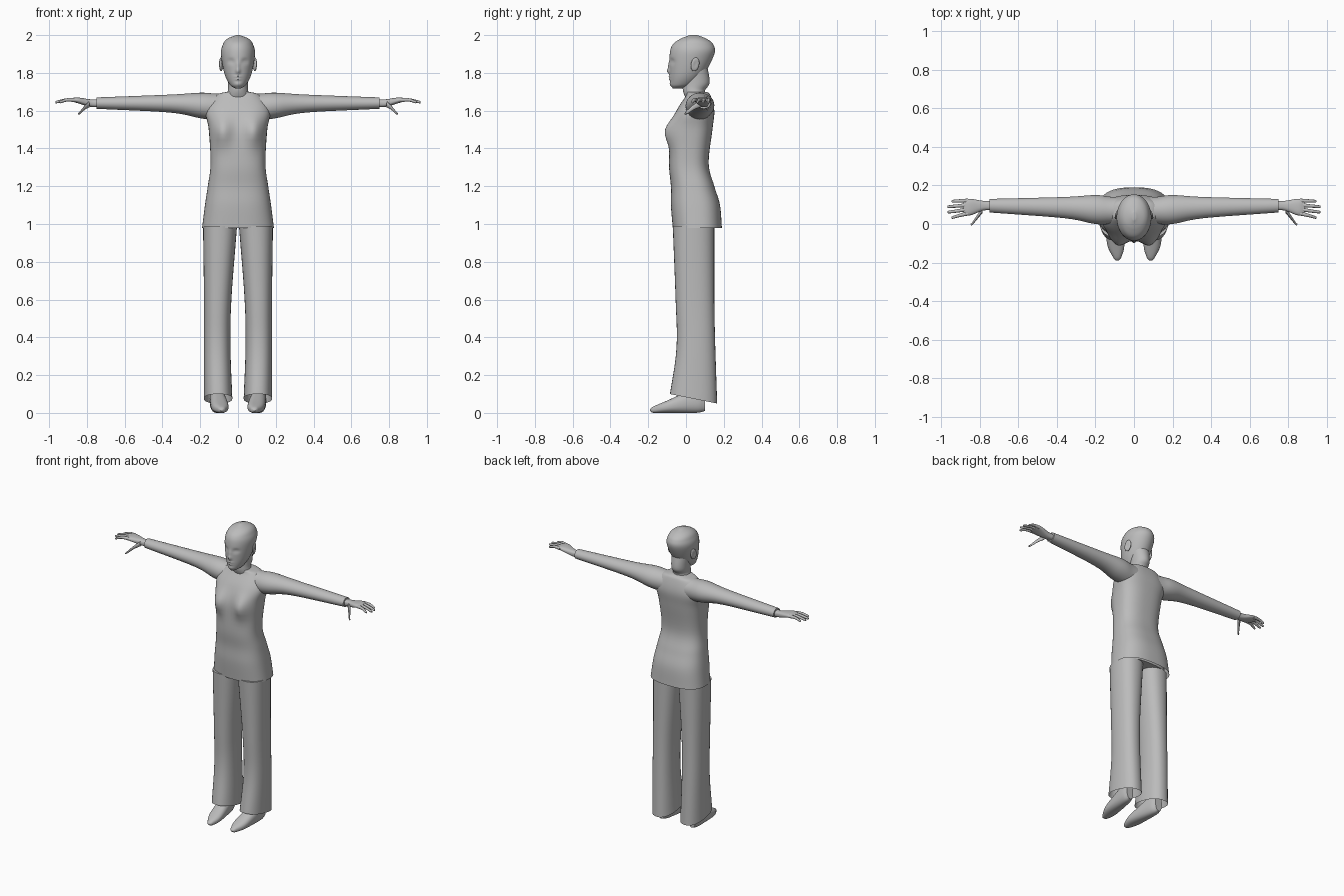
import bpy, bmesh
from math import sin, cos, tau, exp, copysign
from mathutils import Vector, Matrix

cube = bpy.data.objects.get("Cube")
if cube:
    bpy.data.objects.remove(cube, do_unlink=True)

grey = bpy.data.materials.new("plain grey")
grey.use_nodes = True
grey.diffuse_color = (.5, .5, .5, 1)
grey.node_tree.nodes["Principled BSDF"].inputs["Base Color"].default_value = grey.diffuse_color


def finish(name, bm):
    """Turn a bmesh into a smooth shaded object."""
    bmesh.ops.recalc_face_normals(bm, faces=bm.faces)
    mesh = bpy.data.meshes.new(name)
    bm.to_mesh(mesh)
    bm.free()
    mesh.materials.append(grey)
    mesh.shade_smooth()
    mesh.set_sharp_from_angle(angle=.9)
    obj = bpy.data.objects.new(name, mesh)
    bpy.context.scene.collection.objects.link(obj)


def spline(rings, steps):
    """Smoothly interpolate between rings of extents."""
    points = [Vector(ring) for ring in rings]
    first = points[0] * 2 - points[1]
    last = points[-1] * 2 - points[-2]
    padded = [first] + points + [last]
    result = []
    for before, start, end, after in zip(padded, padded[1:], padded[2:], padded[3:]):
        leave, arrive = (end - before) / 2, (after - start) / 2
        for step in range(steps):
            t = step / steps
            ease = t * t * (3 - 2 * t)
            result.append(start.lerp(end, ease) + leave * t * (1 - t) ** 2
                          - arrive * t * t * (1 - t))
    return result + [points[-1]]


def loft(name, axis, rings, side=1, power=2, sides=32, steps=6, open_start=False, sculpt=None):
    """Skin superellipse rings; each ring is (position, u min, u max, v min, v max)."""
    bm = bmesh.new()
    loops = []
    for t, left, right, low, high in spline(rings, steps):
        loop = []
        for k in range(sides):
            c, s = cos(tau * k / sides), sin(tau * k / sides)
            u = (left + right + (right - left) * copysign(abs(c) ** (2 / power), c)) / 2
            v = (low + high + (high - low) * copysign(abs(s) ** (2 / power), s)) / 2
            co = Vector({"x": (t, u, v), "y": (u, t, v), "z": (u, v, t)}[axis])
            if sculpt:
                sculpt(co)
            co.x *= side
            loop.append(bm.verts.new(co))
        loops.append(loop)
    for near, far in zip(loops, loops[1:]):
        for k in range(sides):
            bm.faces.new((near[k - 1], near[k], far[k], far[k - 1]))
    if not open_start:
        bm.faces.new(loops[0])
    bm.faces.new(loops[-1])
    finish(name, bm)


def upright(rows):
    """Symmetric rings from (height, half width, front, back)."""
    return [(z, -width, width, front, back) for z, width, front, back in rows]


def bumps(table):
    """Sculpt rule pushing the front surface by soft mirrored bumps."""
    def rule(co):
        x, z = abs(co.x), co.z
        if co.y < 0:
            co.y += sum(push * exp(-((x - across) / wide) ** 2 - ((z - height) / tall) ** 2)
                        for across, height, wide, tall, push in table)
    return rule


# Tunic body with bust, open at the hem
bust = bumps([(.085, 1.49, .05, .07, -.04)])
loft("tunic", "z", upright([
    (.98, .19, -.07, .19), (1.1, .175, -.08, .18), (1.2, .16, -.08, .15),
    (1.32, .145, -.09, .12), (1.5, .155, -.08, .14), (1.6, .17, -.05, .15),
    (1.68, .12, 0, .13), (1.7, .06, 0, .11)]),
    power=2.6, sides=64, open_start=True, sculpt=bust)

# Hips closing the inside of the tunic
loft("hips", "z", upright([(.99, .17, -.05, .16), (1.1, .16, -.06, .15)]), power=2.6)

# Sleeves, running through the shoulders from cuff to cuff
half = [(.1, 0, .14, 1.55, 1.69), (.2, 0, .15, 1.56, 1.695),
        (.36, .03, .14, 1.59, 1.685), (.75, .06, .13, 1.61, 1.67)]
loft("sleeves", "x", [(-x, *extents) for x, *extents in reversed(half)] + half)

# Neck
loft("neck", "z", upright([
    (1.64, .08, .01, .13), (1.7, .055, -.015, .1), (1.75, .053, -.015, .125),
    (1.85, .06, 0, .11)]))

# Head with nose, eye sockets, eyelids, lips and chin
face = bumps([
    (0, 1.81, .012, .015, -.014), (0, 1.84, .01, .02, -.007),
    (.037, 1.86, .016, .012, .011), (.037, 1.857, .01, .006, -.006),
    (0, 1.78, .018, .005, -.007), (0, 1.766, .016, .005, -.006),
    (0, 1.74, .02, .01, -.004)])
loft("head", "z", upright([
    (1.718, .016, -.07, -.02), (1.74, .045, -.082, .04), (1.8, .073, -.086, .1),
    (1.9, .09, -.086, .15), (1.95, .08, -.07, .145), (1.98, .058, -.03, .11),
    (2, .01, .02, .06)]), sides=96, steps=12, sculpt=face)


def ear(name, side):
    """Hollowed oval shell, tilted back."""
    bm = bmesh.new()
    bmesh.ops.create_uvsphere(bm, u_segments=20, v_segments=12, radius=1)
    for v in bm.verts:
        if v.co.x > 0:
            v.co.x -= .6 * exp(-3 * (v.co.y ** 2 + v.co.z ** 2))
    place = (Matrix.Translation((.09, .048, 1.845)) @ Matrix.Rotation(-.2, 4, "X")
             @ Matrix.Rotation(.3, 4, "Z") @ Matrix.Diagonal((.01, .023, .037, 1)))
    bm.transform(Matrix.Diagonal((side, 1, 1, 1)) @ place)
    finish(name, bm)


def digit(name, side, path, thick, thin):
    """Tapered finger along a path of points, with a rounded tip."""
    rings = []
    for i, (x, y, z) in enumerate(path):
        r = thick + (thin - thick) * i / (len(path) - 1)
        rings.append((x, y - r, y + r, z - r, z + r))
    tip = thin / 3
    rings.append((x + thin, y - tip, y + tip, z - tip, z + tip))
    loft(name, "x", rings, side, sides=12)


def hem_slope(co):
    """Trouser hem drops towards the heel."""
    co.z -= (co.y - .04) * max(0, .2 - (co.z - .075))


for label, side in (("left", 1), ("right", -1)):
    ear(label + "_ear", side)

    # Trouser leg with open hem
    loft(label + "_trouser_leg", "z", [
        (.075, .03, .18, -.085, .165), (.35, .04, .18, -.05, .155),
        (.6, .035, .18, -.055, .15), (.99, .005, .185, -.07, .15)],
        side, power=2.3, open_start=True, sculpt=hem_slope)

    # Pointed shoe
    loft(label + "_shoe", "y", [
        (-.19, .08, .095, .01, .02), (-.17, .065, .11, 0, .035), (-.1, .05, .14, 0, .065),
        (.05, .07, .15, 0, .13), (.1, .09, .14, .01, .12)], side, power=2.4)

    # Palm with wrist
    loft(label + "_palm", "x", [
        (.72, .07, .12, 1.62, 1.66), (.78, .07, .12, 1.62, 1.66),
        (.85, .045, .13, 1.64, 1.67), (.885, .055, .12, 1.65, 1.665)], side, power=2.5)

    # Fingers fan out from the knuckles, the outer two shorter
    for i, finger in enumerate(("index", "middle", "ring", "little")):
        base, tip = .055 + .022 * i, .034 + .028 * i
        reach = .96 if finger in ("middle", "ring") else .94
        digit(f"{label}_{finger}_finger", side, [
            (.86, base, 1.656), (.905, (base + tip) / 2, 1.657), (reach, tip, 1.646)], .011, .007)
    digit(label + "_thumb", side, [(.785, .075, 1.635), (.81, .04, 1.617), (.84, 0, 1.586)],
          .017, .007)
